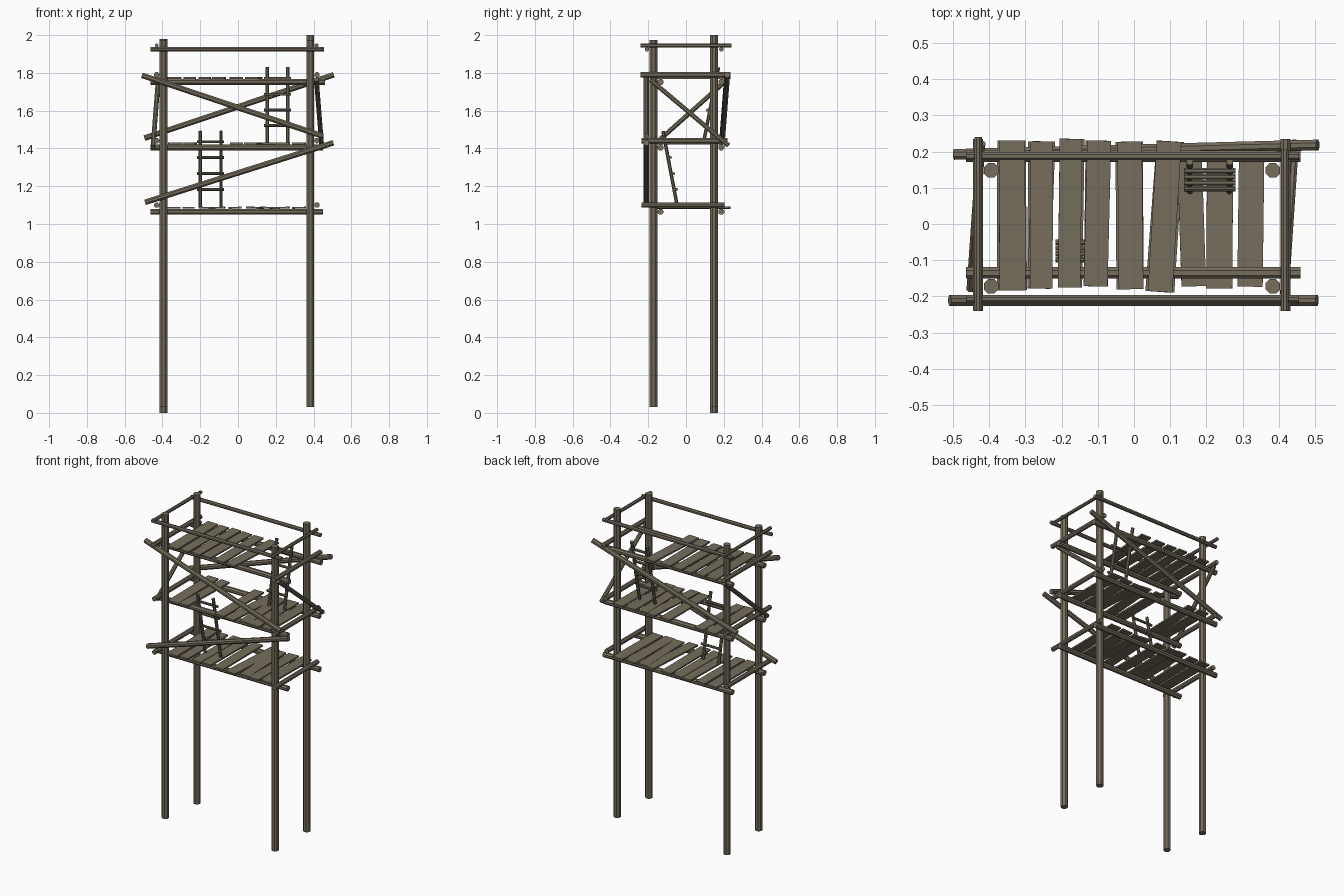
import bpy, bmesh, math, random
from mathutils import Vector, Matrix

if "Cube" in bpy.data.objects:
    bpy.data.objects.remove(bpy.data.objects["Cube"])

random.seed(4)
wood = bpy.data.materials.new("weathered wood")
wood.diffuse_color = (0.18, 0.155, 0.11, 1)
wood.use_nodes = True
wood.node_tree.nodes["Principled BSDF"].inputs["Base Color"].default_value = wood.diffuse_color


def finish(name, bm):
    me = bpy.data.meshes.new(name)
    bm.to_mesh(me)
    bm.free()
    me.materials.append(wood)
    ob = bpy.data.objects.new(name, me)
    bpy.context.collection.objects.link(ob)
    return ob


def add_pole(bm, a, b, r, sides=8):
    a, b = Vector(a), Vector(b)
    d = b - a
    rot = d.to_track_quat('Z', 'Y').to_matrix().to_4x4()
    spin = Matrix.Rotation(math.pi / sides, 4, 'Z')
    bmesh.ops.create_cone(bm, cap_ends=True, segments=sides, radius1=r, radius2=r, depth=d.length,
                          matrix=Matrix.Translation((a + b) / 2) @ rot @ spin)


def pole(name, a, b, r, sides=8):
    bm = bmesh.new()
    add_pole(bm, a, b, r, sides)
    return finish(name, bm)


def plank(name, x_back, x_front, y_back, y_front, w, z, t=0.01):
    # board running front to back, slightly skewed and rolled
    dx, dy = x_back - x_front, y_back - y_front
    m = (Matrix.Translation(((x_back + x_front) / 2, (y_back + y_front) / 2, z + t / 2))
         @ Matrix.Rotation(-math.atan2(dx, dy), 4, 'Z')
         @ Matrix.Rotation(random.uniform(-0.03, 0.03), 4, 'Y')
         @ Matrix.Diagonal((w, math.hypot(dx, dy), t, 1)))
    bm = bmesh.new()
    bmesh.ops.create_cube(bm, size=1, matrix=m)
    return finish(name, bm)


# Corner posts
for name, x, y, z0, z1 in [("front_left_post", -0.394, -0.172, 0.03, 1.975),
                           ("front_right_post", 0.383, -0.172, 0.03, 1.975),
                           ("back_left_post", -0.394, 0.148, 0.0, 1.98),
                           ("back_right_post", 0.383, 0.148, 0.03, 2.0)]:
    pole(name, (x, y, z0), (x, y, z1), 0.022)

# Deck beams: two long beams and two cross beams for each level
levels = [("lower", 1.065, 1.10, -0.235, 0.205, 0.45),
          ("middle", 1.406, 1.441, -0.235, 0.22, 0.45),
          ("upper", 1.752, 1.79, -0.24, 0.235, 0.46)]
for name, z, zc, y0, y1, x1 in levels:
    for side, y in (("front", -0.135), ("back", 0.187)):
        pole(f"{name}_{side}_beam", (-0.463, y, z), (x1, y, z), 0.017)
    for side, x in (("left", -0.43), ("right", 0.418)):
        pole(f"{name}_{side}_cross_beam", (x, y0, zc), (x, y1, zc), 0.015)

# Guard rails around the top
for side, y in (("front", -0.207), ("back", 0.187)):
    pole(f"{side}_rail", (-0.463, y, 1.925), (0.455, y, 1.925), 0.012)
for side, x, y1 in (("left", -0.43, 0.24), ("right", 0.416, 0.205)):
    pole(f"{side}_rail", (x, -0.24, 1.945), (x, y1, 1.945), 0.011)

# Deck planks: x at back, x at front, back y, front y, width
slots = [(-0.337, -0.335, 0.23, -0.183, 0.072), (-0.255, -0.256, 0.228, -0.178, 0.063),
         (-0.174, -0.179, 0.235, -0.175, 0.062), (-0.096, -0.106, 0.23, -0.172, 0.066),
         (-0.012, -0.008, 0.227, -0.18, 0.068), (0.097, 0.072, 0.228, -0.187, 0.068),
         (0.152, 0.165, 0.22, -0.172, 0.068), (0.238, 0.235, 0.225, -0.178, 0.072),
         (0.325, 0.32, 0.227, -0.173, 0.07)]
decks = [("lower", 1.081, range(9)), ("middle", 1.421, (0, 1, 4, 5, 6, 7, 8)), ("upper", 1.768, range(6))]
for name, z, used in decks:
    for i in used:
        xb, xf, yb, yf, w = slots[i]
        if name != "upper" and i < 6:
            xb += random.uniform(-0.008, 0.008)
            xf += random.uniform(-0.008, 0.008)
        plank(f"{name}_plank_{i + 1}", xb, xf, yb, yf, w, z)

# Diagonal braces
pole("front_upper_brace", (-0.508, -0.211, 1.787), (0.45, -0.211, 1.465), 0.016)
pole("front_lower_brace", (-0.492, -0.211, 1.115), (0.505, -0.211, 1.43), 0.016)
pole("back_brace", (-0.495, 0.192, 1.455), (0.507, 0.218, 1.79), 0.016)
pole("right_brace", (0.415, -0.19, 1.765), (0.443, 0.225, 1.415), 0.013)
pole("left_brace", (-0.45, -0.18, 1.41), (-0.422, 0.222, 1.768), 0.013)


# Ladders: two leaning rails with four rungs
def ladder(name, xs, z0, z1, y0, y1, rungs, off):
    bm = bmesh.new()
    for x in xs:
        add_pole(bm, (x, y0, z0), (x, y1, z1), 0.010)
    for z in rungs:
        y = y0 + (y1 - y0) * (z - z0) / (z1 - z0) + off
        add_pole(bm, (xs[0] - 0.016, y, z), (xs[1] + 0.016, y, z), 0.008)
    finish(name, bm)


ladder("lower_ladder", (-0.2, -0.09), 1.088, 1.492, -0.045, -0.122, (1.183, 1.267, 1.352, 1.435), 0.013)
ladder("upper_ladder", (0.154, 0.264), 1.428, 1.83, 0.092, 0.172, (1.522, 1.603, 1.687, 1.77), -0.013)
